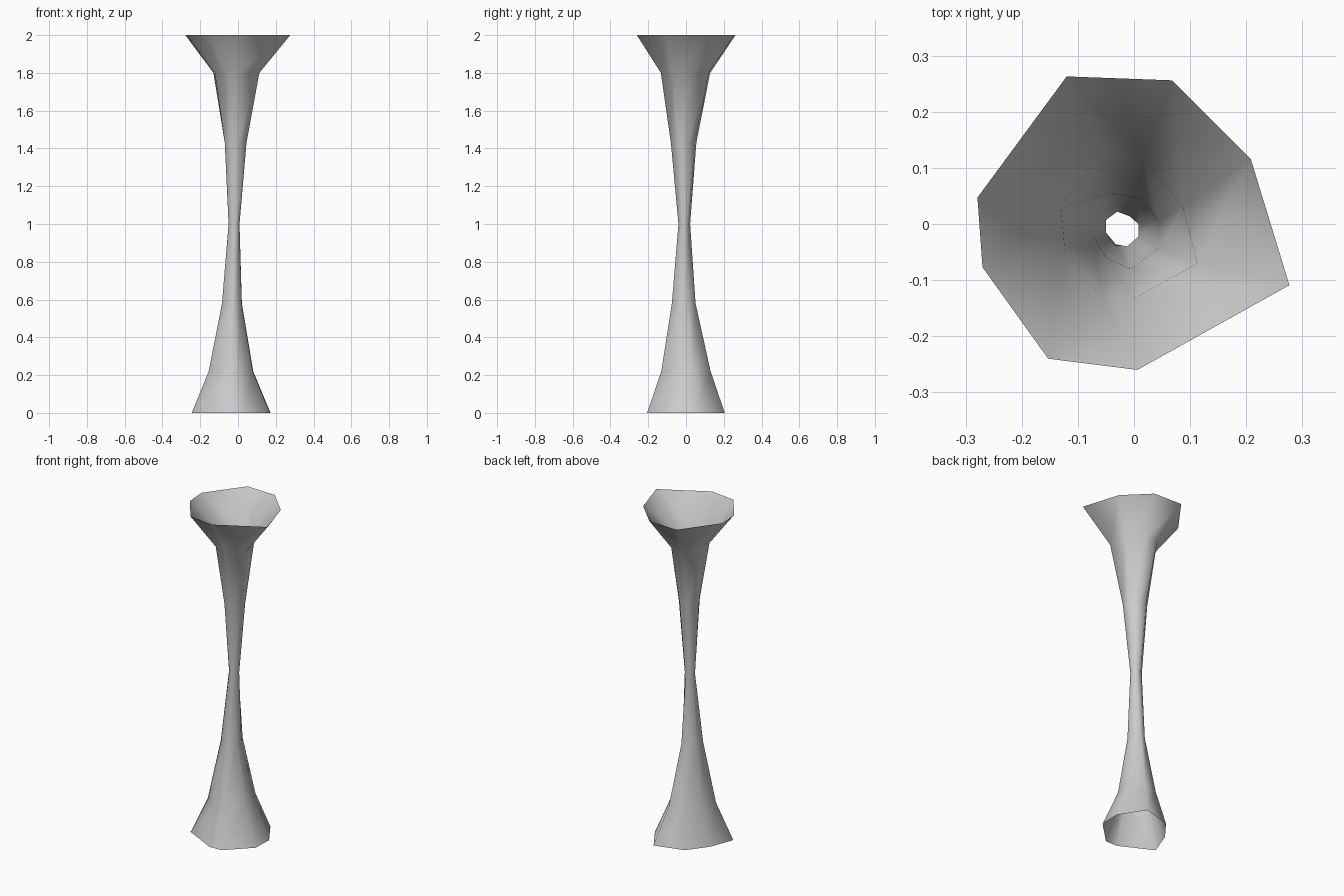
import bpy, bmesh

# Irregular eight-sided cross-sections, matching corner by corner
foot = [(.168, -.07), (.172, .054), (.075, .205), (-.1, .156),
        (-.19, .04), (-.245, -.106), (-.05, -.206), (.03, -.206)]
waist = [(.008, -.022), (.008, 0), (-.008, .014), (-.03, .022),
         (-.05, .007), (-.05, -.015), (-.033, -.036), (-.012, -.04)]
neck = [(.045, -.042), (.045, .005), (.01, .045), (-.04, .055),
        (-.07, .03), (-.07, -.025), (-.05, -.06), (-.005, -.08)]
shoulder = [(.113, -.07), (.087, .03), (.015, .12), (-.06, .128),
            (-.13, .03), (-.123, -.05), (-.057, -.133), (0, -.133)]
rim = [(.277, -.109), (.208, .116), (.068, .256), (-.12, .263),
       (-.279, .047), (-.27, -.077), (-.153, -.24), (.006, -.26)]


def scaled(ring, cx, cy, sx, sy):
    return [(cx + (x + .036) * sx, cy + y * sy) for x, y in ring]


sections = [(0, foot),
            (.22, scaled(foot, -.037, 0, .565, .635)),
            (.58, scaled(foot, -.032, -.012, .252, .305)),
            (1.0, waist), (1.43, neck), (1.8, shoulder), (2.0, rim)]

# Open flared tube lofted through the sections
bm = bmesh.new()
rings = [[bm.verts.new((x, y, z)) for x, y in ring] for z, ring in sections]
for low, high in zip(rings, rings[1:]):
    for i in range(8):
        j = (i + 1) % 8
        bm.faces.new((low[i], low[j], high[j], high[i])).smooth = True
mesh = bpy.data.meshes.new("flared_tube")
bm.to_mesh(mesh)
bm.free()
bpy.context.collection.objects.link(bpy.data.objects.new("flared_tube", mesh))
